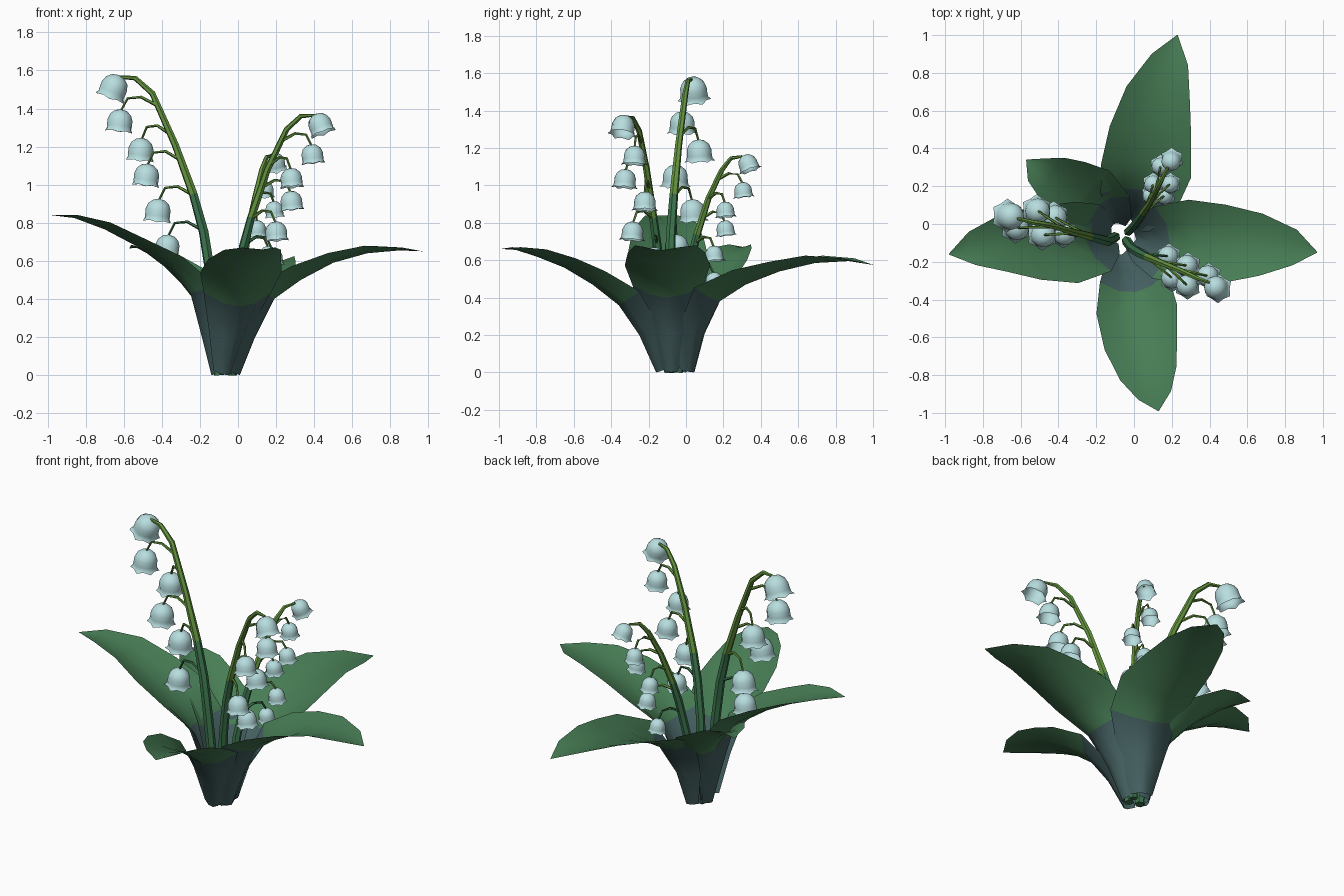
import bpy, bmesh, math
from mathutils import Vector

if "Cube" in bpy.data.objects:
    bpy.data.objects.remove(bpy.data.objects["Cube"])


def mat(name, rgb):
    m = bpy.data.materials.new(name)
    m.diffuse_color = (*rgb, 1)
    m.use_nodes = True
    m.node_tree.nodes["Principled BSDF"].inputs["Base Color"].default_value = m.diffuse_color
    return m


LEAF = mat("leaf_green", (0.063, 0.205, 0.09))
SHEATH = mat("sheath_teal", (0.06, 0.12, 0.122))
STEM_LOW = mat("stem_dark_green", (0.045, 0.18, 0.075))
STEM_TOP = mat("stem_light_green", (0.13, 0.30, 0.05))
BELL = mat("bell_pale_blue", (0.48, 0.73, 0.74))


def finish(bm, name, mats, angle=50):
    bmesh.ops.remove_doubles(bm, verts=bm.verts, dist=1e-5)
    me = bpy.data.meshes.new(name)
    bm.to_mesh(me)
    bm.free()
    ob = bpy.data.objects.new(name, me)
    bpy.context.collection.objects.link(ob)
    for m in mats:
        me.materials.append(m)
    bpy.ops.object.select_all(action='DESELECT')
    ob.select_set(True)
    bpy.context.view_layer.objects.active = ob
    bpy.ops.object.shade_smooth_by_angle(angle=math.radians(angle))
    return ob


def skin(bm, rings, closed):
    """Bridge a list of point rings with quads, yields (ring index, face)."""
    vs = [[bm.verts.new(p) for p in r] for r in rings]
    n = len(vs[0])
    out = []
    for i in range(len(vs) - 1):
        for j in range(n if closed else n - 1):
            k = (j + 1) % n
            out.append((i, bm.faces.new((vs[i][j], vs[i][k], vs[i + 1][k], vs[i + 1][j]))))
    return vs, out


# Leaves: channelled blade along a spine, teal on the lowest two spans
WIDTH = (0.055, 0.115, 0.18, 0.215, 0.195, 0.155, 0.09, 0.002)
DEPTH = (0.05, 0.09, 0.11, 0.085, 0.055, 0.04, 0.015, 0.0)


def leaf(name, spine, wide=1.0):
    pts = [Vector(p) for p in spine]
    rings = []
    for i, p in enumerate(pts):
        t = (pts[min(i + 1, 7)] - pts[max(i - 1, 0)]).normalized()
        side = t.cross(Vector((0, 0, 1))).normalized()
        up = side.cross(t).normalized()
        rings.append([p + side * u * WIDTH[i] * wide + up * DEPTH[i] * u * u
                      for u in (-1, -0.5, 0, 0.5, 1)])
    bm = bmesh.new()
    for i, f in skin(bm, rings, False)[1]:
        f.material_index = 1 if i < 2 else 0
    finish(bm, name, [LEAF, SHEATH])


leaf("front_leaf", [(-.06, -.16, 0), (-.02, -.25, .2), (.01, -.36, .36), (.02, -.5, .47),
                    (.04, -.65, .56), (.08, -.8, .62), (.11, -.91, .655), (.13, -.99, .66)])
leaf("right_leaf", [(.01, -.08, 0), (.09, -.09, .2), (.19, -.1, .4), (.33, -.1, .5),
                    (.5, -.105, .59), (.68, -.11, .64), (.85, -.125, .655), (.97, -.15, .65)], 1.06)
leaf("left_leaf", [(-.14, -.06, 0), (-.19, -.07, .2), (-.25, -.09, .43), (-.36, -.1, .56),
                   (-.52, -.1, .67), (-.7, -.1, .765), (-.86, -.13, .825), (-.98, -.16, .84)])
leaf("back_leaf", [(-.03, .04, 0), (0, .09, .2), (.04, .18, .38), (.07, .32, .47),
                   (.09, .5, .54), (.13, .69, .585), (.19, .87, .595), (.23, 1, .575)], 1.12)
leaf("small_leaf", [(-.11, 0, 0), (-.14, .04, .2), (-.19, .1, .37), (-.27, .16, .47),
                    (-.36, .2, .56), (-.45, .25, .63), (-.52, .29, .67), (-.57, .34, .665)], 0.82)


# Tubes for stems and flower stalks
def tube(name, path, radii, sides, mats, split=None):
    pts = [Vector(p) for p in path]
    last = len(pts) - 1
    rings = []
    for i, p in enumerate(pts):
        t = (pts[min(i + 1, last)] - pts[max(i - 1, 0)]).normalized()
        a = t.cross(Vector((0.31, 0.95, 0))).normalized()
        b = t.cross(a)
        rings.append([p + (a * math.cos(q) + b * math.sin(q)) * radii[i]
                      for q in (2 * math.pi * k / sides for k in range(sides))])
    bm = bmesh.new()
    vs, faces = skin(bm, rings, True)
    for i, f in faces:
        f.material_index = 1 if split is not None and i < split else 0
    for end, idx in ((vs[0], 1 if split else 0), (vs[-1], 0)):
        bm.faces.new(end).material_index = idx
    bmesh.ops.recalc_face_normals(bm, faces=bm.faces)
    finish(bm, name, mats)


# Bell: lathed dome with a six-lobed flared rim
def bell(name, centre, r, up):
    up = up.normalized()
    a = up.cross(Vector((0, 1, 0.01))).normalized()
    b = up.cross(a)
    # radius, height, lobe amount, drop of lobe points
    profile = ((0.0, .85, 0), (.42, .76, 0), (.76, .47, 0), (.91, .08, 0),
               (.92, -.35, .01), (.93, -.6, .04), (1.06, -.76, .10))
    rings = []
    for rad, h, lobe in profile:
        ring = []
        for k in range(12):
            q = math.pi * k / 6
            s = 1 if k % 2 else -1
            ring.append(centre + ((a * math.cos(q) + b * math.sin(q)) * (rad + lobe * s)
                                  + up * (h - lobe * s * 0.5)) * r)
        rings.append(ring)
    bm = bmesh.new()
    vs = skin(bm, rings, True)[0]
    bmesh.ops.remove_doubles(bm, verts=bm.verts, dist=1e-5)
    bmesh.ops.recalc_face_normals(bm, faces=bm.faces)
    finish(bm, name, [BELL])


def at_height(path, z):
    for p, q in zip(path, path[1:]):
        if p[2] <= z <= q[2]:
            return Vector(p).lerp(Vector(q), (z - p[2]) / (q[2] - p[2]))
    return Vector(path[-1])


RADII = (.028, .027, .026, .023, .019, .016, .013, .008)


# Flower spray: main stem, end bell, and side bells on arched stalks
def spray(name, path, split, size, bells):
    tube(name + "_stem", path, [x * (0.55 + 0.45 * size / .07) for x in RADII], 6,
         [STEM_TOP, STEM_LOW], split)
    for i, c in enumerate(bells):
        c = Vector(c)
        if i == 0:
            out = (Vector(path[-1]) - Vector(path[-3])) * Vector((1, 1, 0)).length
            out.z = 0
            bell(name + "_bell_1", c, size * 1.08, Vector((0, 0, 1)) - out.normalized() * 0.4)
            continue
        root = at_height(path, c.z + size * 1.1)
        out = c - root
        out.z = 0
        up = Vector((0, 0, 1)) - out.normalized() * 0.12
        bell(f"{name}_bell_{i + 1}", c, size * (1.0 if i < 5 else 0.95), up)
        mid = root + out * 0.45
        mid.z = c.z + size * 1.75
        bend = root + out * 0.8
        bend.z = c.z + size * 1.65
        tube(f"{name}_stalk_{i + 1}", [root, mid, bend, c + up * size * 0.8],
             (.010, .008, .007, .006), 5, [STEM_LOW if i == 5 else STEM_TOP])


spray("tall", [(-.10, -.07, 0), (-.14, -.09, .5), (-.18, -.08, .75), (-.235, -.065, .95),
               (-.33, -.04, 1.21), (-.45, -.005, 1.48), (-.54, .01, 1.56), (-.62, .03, 1.565)],
      3, .072,
      [(-.65, .04, 1.515), (-.62, -.02, 1.335), (-.51, .07, 1.185),
       (-.48, -.057, 1.05), (-.42, .035, .865), (-.37, -.05, .68)])
spray("middle", [(-.04, -.09, 0), (-.01, -.13, .45), (.03, -.155, .68), (.07, -.175, .83),
                 (.155, -.21, 1.08), (.255, -.25, 1.29), (.33, -.285, 1.36), (.40, -.31, 1.365)],
      3, .062,
      [(.43, -.335, 1.32), (.39, -.275, 1.16), (.28, -.325, 1.035),
       (.28, -.22, .915), (.20, -.285, .755), (.18, -.17, .62)])
spray("short", [(-.03, -.04, 0), (0, -.01, .4), (.03, .03, .62), (.05, .06, .74),
                (.09, .12, .93), (.125, .19, 1.08), (.15, .24, 1.145), (.18, .30, 1.155)],
      3, .051,
      [(.195, .33, 1.12), (.14, .305, .975), (.19, .21, .87),
       (.10, .21, .77), (.16, .15, .635), (.09, .15, .495)])
